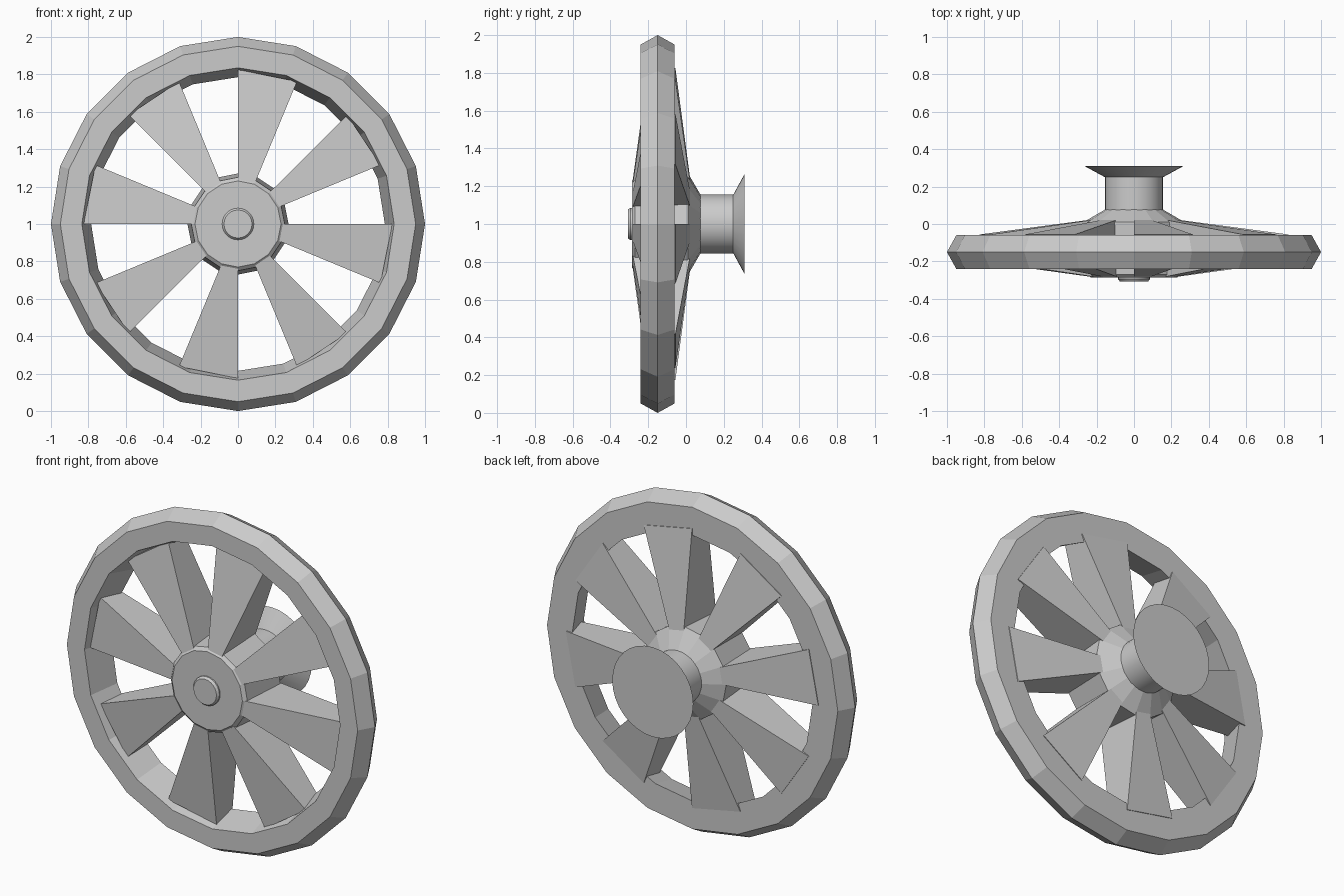
import bpy, bmesh
from math import sin, cos, radians, pi

if "Cube" in bpy.data.objects:
    bpy.data.objects.remove(bpy.data.objects["Cube"])

CZ = 1.0  # axle height


def point(r, y, a):
    return (r * cos(a), y, CZ + r * sin(a))


def finish(name, bm, smooth=False):
    bmesh.ops.recalc_face_normals(bm, faces=bm.faces[:])
    me = bpy.data.meshes.new(name)
    bm.to_mesh(me)
    bm.free()
    ob = bpy.data.objects.new(name, me)
    bpy.context.collection.objects.link(ob)
    if smooth:
        bpy.ops.object.select_all(action='DESELECT')
        ob.select_set(True)
        bpy.context.view_layer.objects.active = ob
        bpy.ops.object.shade_smooth_by_angle(angle=radians(30))
    return ob


def lathe(name, profile, sides, closed=False, smooth=False):
    """Spin a (radius, y) profile round the axle; open profiles get end caps."""
    bm = bmesh.new()
    rings = [[bm.verts.new(point(r, y, pi / 2 + 2 * pi * i / sides))
              for i in range(sides)] for r, y in profile]
    pairs = list(zip(rings, rings[1:]))
    if closed:
        pairs.append((rings[-1], rings[0]))
    else:
        bm.faces.new(rings[0])
        bm.faces.new(rings[-1])
    for a, b in pairs:
        for i in range(sides):
            j = (i + 1) % sides
            bm.faces.new((a[i], a[j], b[j], b[i]))
    return finish(name, bm, smooth)


# Rim: ridged outside, tapered inside
lathe("rim", [(0.95, -0.24), (1.0, -0.15), (0.95, -0.06),
              (0.785, -0.06), (0.835, -0.24)], 20, closed=True)

# Hub body
lathe("hub", [(0.23, -0.287), (0.25, -0.27), (0.27, 0.01), (0.15, 0.08)], 16)

# Axle neck with flared end flange
lathe("axle", [(0.155, 0.06), (0.155, 0.25), (0.265, 0.31)], 32, smooth=True)

# Front hub cap
lathe("hub_cap", [(0.075, -0.308), (0.085, -0.295), (0.085, -0.28)], 24, smooth=True)

# Wedge spokes: eight sectors of 22.5 degrees
SECTION = [(0.24, -0.281), (0.825, -0.2), (0.825, -0.056), (0.24, 0.022)]
for k in range(8):
    bm = bmesh.new()
    a0 = radians(45 * k + 22.5)
    ends = [[bm.verts.new(point(r, y, a)) for r, y in SECTION]
            for a in (a0, a0 + radians(22.5))]
    bm.faces.new(ends[0])
    bm.faces.new(ends[1])
    for i in range(4):
        j = (i + 1) % 4
        bm.faces.new((ends[0][i], ends[0][j], ends[1][j], ends[1][i]))
    finish(f"spoke_{k + 1}", bm)
